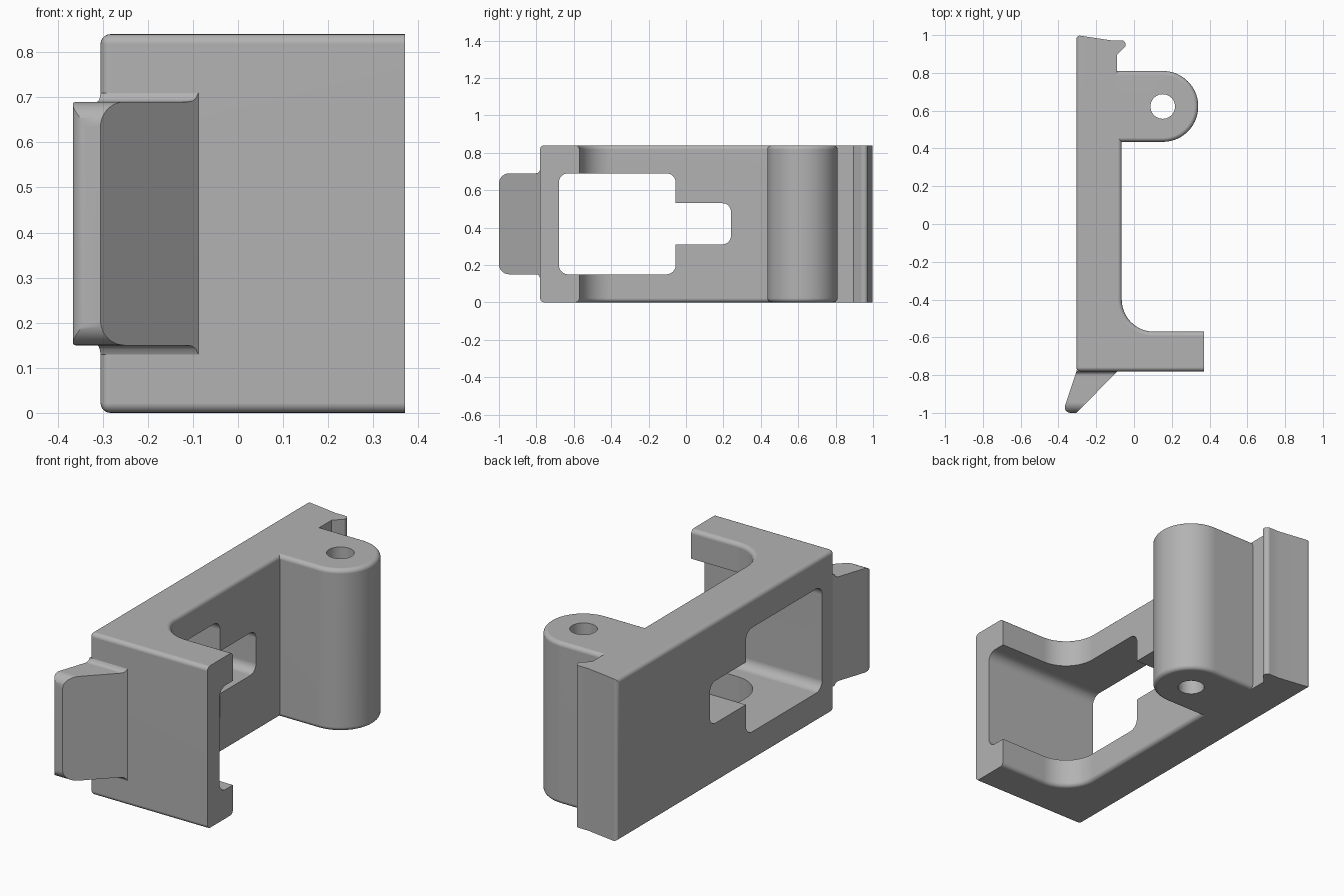
import bpy, bmesh
from math import pi, sin, cos
from mathutils import Vector

cube = bpy.data.objects.get("Cube")
if cube:
    bpy.data.objects.remove(cube, do_unlink=True)

gray = bpy.data.materials.new("plain_gray")
gray.use_nodes = True
gray.diffuse_color = (0.45, 0.45, 0.45, 1)
gray.node_tree.nodes["Principled BSDF"].inputs["Base Color"].default_value = (0.45, 0.45, 0.45, 1)

H = 0.84  # overall height


def rounded(corners, steps=12):
    """Turn (a, b, radius) corners into an outline with filleted corners."""
    out = []
    for i, (a, b, r) in enumerate(corners):
        p = Vector((a, b))
        if r == 0:
            out.append(p)
            continue
        u = (Vector(corners[i - 1][:2]) - p).normalized()
        v = (Vector(corners[(i + 1) % len(corners)][:2]) - p).normalized()
        half = u.angle(v) / 2
        centre = p + (u + v).normalized() * (r / sin(half))
        start = p + u * (r * cos(half) / sin(half)) - centre
        end = p + v * (r * cos(half) / sin(half)) - centre
        sweep = start.angle(end)
        for k in range(steps + 1):
            t = k / steps
            out.append(centre + (start * sin((1 - t) * sweep) + end * sin(t * sweep)) / sin(sweep))
    return out


def prism(name, outline, low, high, along="z", bevel_rule=None, bevel=0.022):
    """Extrude an outline along z (outline is x, y) or along x (outline is y, z)."""
    bm = bmesh.new()

    def place(p, d):
        return (p.x, p.y, d) if along == "z" else (d, p.x, p.y)
    face = bm.faces.new([bm.verts.new(place(p, low)) for p in outline])
    top = bmesh.ops.extrude_face_region(bm, geom=[face])["geom"]
    shift = (0, 0, high - low) if along == "z" else (high - low, 0, 0)
    bmesh.ops.translate(bm, vec=shift, verts=[g for g in top if isinstance(g, bmesh.types.BMVert)])
    bmesh.ops.recalc_face_normals(bm, faces=bm.faces[:])
    if bevel_rule:
        chosen = [e for e in bm.edges if bevel_rule(e.verts[0].co, e.verts[1].co)]
        bmesh.ops.bevel(bm, geom=chosen, offset=bevel, offset_type="OFFSET",
                        segments=5, profile=0.5, affect="EDGES")
    mesh = bpy.data.meshes.new(name)
    bm.to_mesh(mesh)
    bm.free()
    mesh.materials.append(gray)
    obj = bpy.data.objects.new(name, mesh)
    bpy.context.collection.objects.link(obj)
    return obj


def activate(obj):
    bpy.ops.object.select_all(action="DESELECT")
    obj.select_set(True)
    bpy.context.view_layer.objects.active = obj


def combine(obj, tool, operation="DIFFERENCE"):
    activate(obj)
    mod = obj.modifiers.new("cut", "BOOLEAN")
    mod.operation, mod.object, mod.solver = operation, tool, "EXACT"
    bpy.ops.object.modifier_apply(modifier=mod.name)
    bpy.data.objects.remove(tool, do_unlink=True)


def finish(obj):
    activate(obj)
    bpy.ops.object.shade_smooth_by_angle(angle=pi / 6)
    mod = obj.modifiers.new("even_shading", "WEIGHTED_NORMAL")
    mod.keep_sharp = True


# Frame: back plate with hooked end and front leg
frame_outline = rounded([
    (-0.305, 1.0, 0), (-0.12, 0.972, 0), (-0.045, 0.972, 0.02), (-0.045, 0.94, 0.012),
    (-0.09, 0.895, 0), (-0.09, 0.6, 0), (-0.065, 0.6, 0), (-0.065, -0.57, 0.17),
    (0.37, -0.57, 0), (0.37, -0.78, 0), (-0.305, -0.78, 0)])


def frame_edges(a, b):
    back = max(a.x, b.x) < -0.304
    if abs(a.z - b.z) > 0.1:
        return back
    inner = max(a.y, b.y) < 0.61 and max(a.x, b.x) > -0.08 and min(a.x, b.x) > -0.08
    front = max(a.y, b.y) < -0.77
    return (back or inner or front) and min(a.x, b.x) < 0.369


frame = prism("frame", frame_outline, 0, H, bevel_rule=frame_edges)

# Window and narrower slot through the plate
window = rounded([(-0.68, 0.15, 0.05), (-0.055, 0.15, 0.05), (-0.055, 0.69, 0.05), (-0.68, 0.69, 0.05)])
slot = rounded([(-0.2, 0.31, 0), (0.24, 0.31, 0.045), (0.24, 0.53, 0.045), (-0.2, 0.53, 0)])
for outline in (window, slot):
    combine(frame, prism("cutter", outline, -1, 1, along="x"))
finish(frame)

# Round pivot lug with a pin hole
lug_outline = rounded([(-0.1, 0.435, 0), (0.34, 0.435, 0.187), (0.34, 0.81, 0.187), (-0.1, 0.81, 0)], 18)
lug = prism("pivot_lug", lug_outline, 0, H,
            bevel_rule=lambda a, b: abs(a.z - b.z) < 0.1 and max(a.x, b.x) > -0.09)
hole = rounded([(0.152 + 0.065 * i, 0.622 + 0.065 * j, 0.0649)
                for i, j in ((-1, -1), (1, -1), (1, 1), (-1, 1))])
combine(lug, prism("cutter", hole, -1, 2))
finish(lug)

# Slanted thumb tab on the front, trimmed to a rounded side outline with a flared root
tab = prism("thumb_tab", rounded([
    (-0.3, -0.765, 0), (-0.305, -0.78, 0), (-0.378, -1.0, 0.03), (-0.305, -1.0, 0),
    (-0.088, -0.78, 0), (-0.088, -0.765, 0)]), 0, H)
mid = 0.42
half_side = [(-0.7, 0.29), (-0.78, 0.29), (-0.785, 0.279), (-0.793, 0.272), (-0.803, 0.27)]
upper = [(y, mid + h, 0) for y, h in half_side] + [(-1.0, 0.69, 0.055)]
lower = [(y, 2 * mid - z, r) for y, z, r in reversed(upper)]
combine(tab, prism("cutter", rounded(upper + lower), -1, 1, along="x"), "INTERSECT")
finish(tab)
